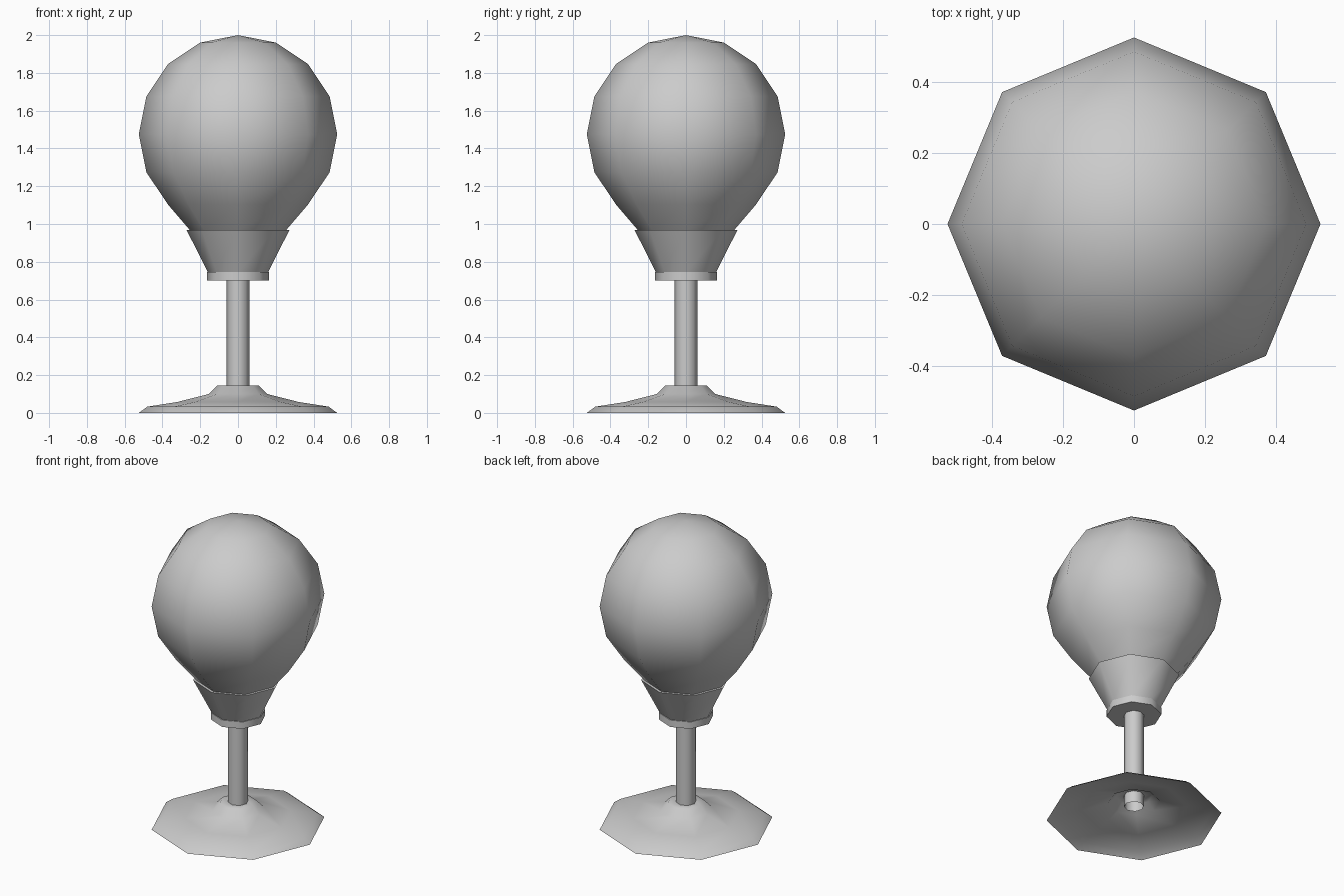
import bpy, bmesh, math

if "Cube" in bpy.data.objects:
    bpy.data.objects.remove(bpy.data.objects["Cube"])

SIDES = 8

grey = bpy.data.materials.new("plain grey")
grey.diffuse_color = (0.6, 0.6, 0.6, 1)
grey.use_nodes = True
grey.node_tree.nodes["Principled BSDF"].inputs["Base Color"].default_value = grey.diffuse_color


def lathe(name, profile, angle=60):
    """Revolve (radius, z) points, listed bottom to top, into an eight-sided part."""
    bm = bmesh.new()
    rings = []
    for r, z in profile:
        if r == 0:
            rings.append([bm.verts.new((0, 0, z))] * SIDES)
        else:
            rings.append([bm.verts.new((r * math.cos(a), r * math.sin(a), z))
                          for a in (math.tau * i / SIDES for i in range(SIDES))])
    for low, high in zip(rings, rings[1:]):
        for i in range(SIDES):
            j = (i + 1) % SIDES
            corners = list(dict.fromkeys((low[i], low[j], high[j], high[i])))
            bm.faces.new(corners)
    mesh = bpy.data.meshes.new(name)
    bm.to_mesh(mesh)
    bm.free()
    mesh.materials.append(grey)
    obj = bpy.data.objects.new(name, mesh)
    bpy.context.collection.objects.link(obj)
    bpy.ops.object.select_all(action='DESELECT')
    obj.select_set(True)
    bpy.context.view_layer.objects.active = obj
    bpy.ops.object.shade_smooth_by_angle(angle=math.radians(angle))
    return obj


# Hollow flared foot, open underneath
lathe("base", [(0.525, 0), (0.48, 0.033), (0.32, 0.058),
               (0.155, 0.1), (0.11, 0.145), (0.06, 0.145)])

# Open tube from inside the foot up into the collar
lathe("stem", [(0.06, 0.07), (0.06, 0.72)])

# Collar under the cup
lathe("collar", [(0, 0.7), (0.165, 0.7), (0.165, 0.745), (0, 0.745)])

# Tapered cup that holds the globe
lathe("cup", [(0, 0.745), (0.16, 0.745), (0.272, 0.968), (0, 0.968)])

# Globe: a sphere whose lower end narrows into a neck
R, MID = 0.525, 1.475
arc = [(R * math.cos(a), MID + R * math.sin(a))
       for a in (math.radians(d) for d in (-45, -22.5, 0, 22.5, 45, 67.5))]
lathe("globe", [(0.2, 0.9), (0.255, 0.968)] + arc + [(0, 2)])
